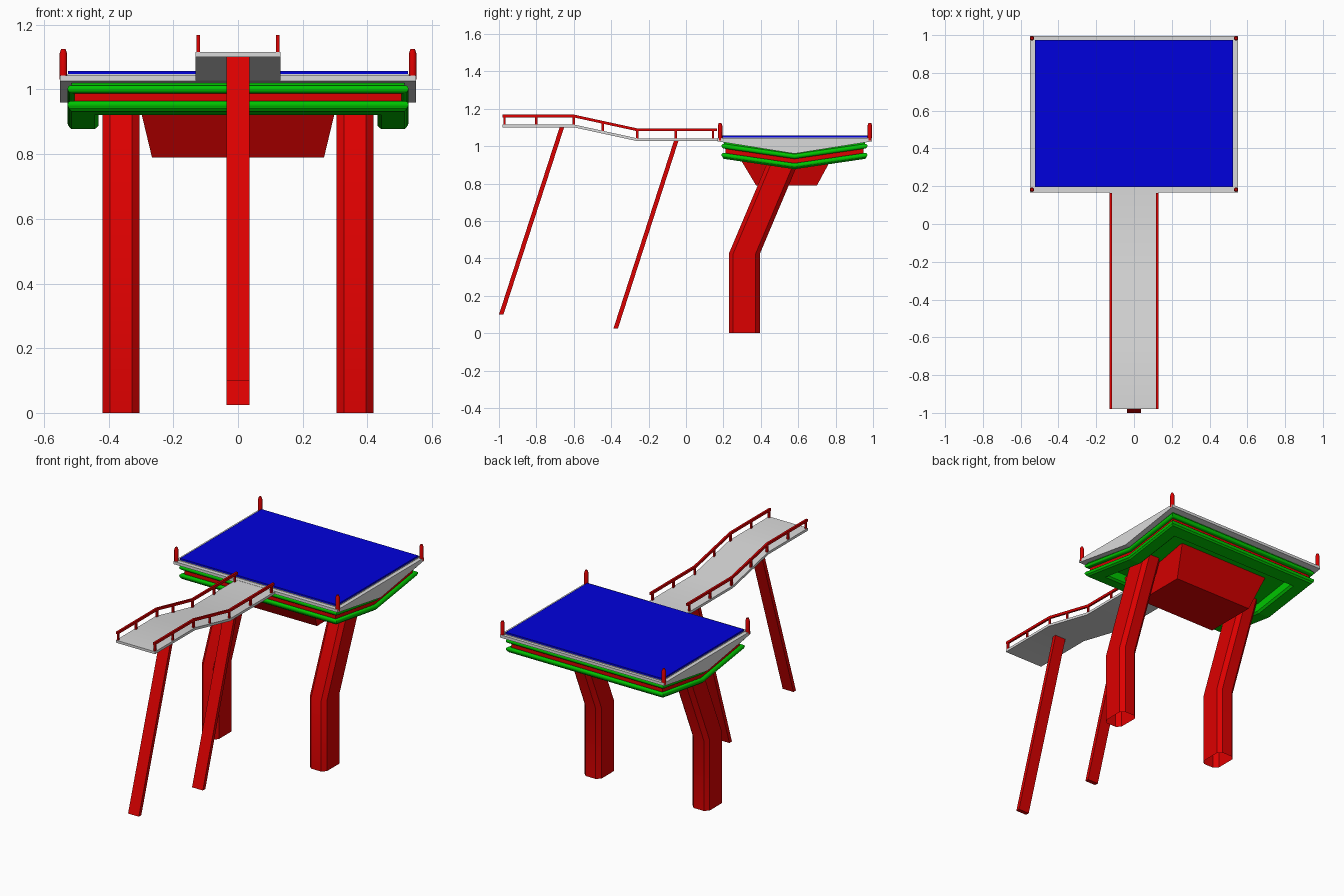
import bpy, bmesh, math

cube = bpy.data.objects.get("Cube")
if cube:
    bpy.data.objects.remove(cube, do_unlink=True)


def material(name, color):
    m = bpy.data.materials.new(name)
    m.use_nodes = True
    m.diffuse_color = (*color, 1)
    bsdf = m.node_tree.nodes["Principled BSDF"]
    bsdf.inputs["Base Color"].default_value = (*color, 1)
    bsdf.inputs["Roughness"].default_value = 0.7
    return m


RED = material("red paint", (0.72, 0, 0))
GREEN = material("green paint", (0, 0.56, 0))
BLUE = material("blue surface", (0, 0, 0.72))
GREY = material("light grey", (0.7, 0.7, 0.7))


def loft(name, sections, mat, caps=True, loop=False, smooth=0):
    """Skin a list of matching closed sections; smooth is an angle in degrees."""
    bm = bmesh.new()
    rows = [[bm.verts.new(p) for p in s] for s in sections]
    n = len(rows[0])
    pairs = list(zip(rows, rows[1:])) + ([(rows[-1], rows[0])] if loop else [])
    for a, b in pairs:
        for i in range(n):
            j = (i + 1) % n
            bm.faces.new((a[i], a[j], b[j], b[i]))
    if caps and not loop:
        bm.faces.new(rows[0])
        bm.faces.new(rows[-1])
    bmesh.ops.recalc_face_normals(bm, faces=bm.faces[:])
    me = bpy.data.meshes.new(name)
    bm.to_mesh(me)
    bm.free()
    me.materials.append(mat)
    ob = bpy.data.objects.new(name, me)
    bpy.context.collection.objects.link(ob)
    if smooth:
        bpy.ops.object.select_all(action='DESELECT')
        bpy.context.view_layer.objects.active = ob
        ob.select_set(True)
        bpy.ops.object.shade_smooth_by_angle(angle=math.radians(smooth))


def prism(name, profile, x0, x1, mat, smooth=0):
    """Extrude a (y, z) profile along x."""
    loft(name, [[(x, y, z) for y, z in profile] for x in (x0, x1)], mat, smooth=smooth)


def rect(hx, y0, y1, z):
    return [(-hx, y0, z), (hx, y0, z), (hx, y1, z), (-hx, y1, z)]


# V-shaped trim around the platform
CY, HX, HY, DROP = 0.58, 0.527, 0.39, 0.057
SLOPE = DROP / HY


def v_ring(name, profile, mat, smooth=0):
    """Sweep an (outset, z) profile round the platform, dipping at mid depth."""
    sections = []
    for sx, sy in ((-1, -1), (1, -1), (1, 0), (1, 1), (-1, 1), (-1, 0)):
        sections.append([(sx * (HX + o), CY + sy * (HY + o),
                          z + SLOPE * o if sy else z - DROP) for o, z in profile])
    loft(name, sections, mat, loop=True, smooth=smooth)


def circle(o, z, r, n=12):
    return [(o + r * math.cos(math.tau * i / n), z + r * math.sin(math.tau * i / n))
            for i in range(n)]


for name, z in (("upper_trim_tube", 1.002), ("lower_trim_tube", 0.953)):
    v_ring(name, circle(-0.013, z, 0.013), GREEN, smooth=40)

v_ring("trim_backing", [(-0.012, 1.023), (-0.012, 0.99), (-0.05, 0.99), (-0.05, 1.023)], GREEN)
v_ring("recessed_band", [(-0.022, 0.995), (-0.022, 0.95), (-0.05, 0.95), (-0.05, 0.995)], RED)
v_ring("lower_frame", [(-0.004, 0.953), (-0.004, 0.942), (-0.012, 0.934), (-0.084, 0.934),
                       (-0.096, 0.945), (-0.096, 1.0), (-0.045, 1.0), (-0.045, 0.953)], GREEN)
prism("ceiling_panel", [(0.23, 1.01), (CY, 0.955), (0.93, 1.01),
                        (0.93, 0.99), (CY, 0.935), (0.23, 0.99)], -0.48, 0.48, GREEN)

# Platform, raised lip and top surface
prism("platform", [(0.168, 1.043), (0.995, 1.043), (0.995, 1.026),
                   (CY, 0.96), (0.168, 1.026)], -0.55, 0.55, GREY)
loft("surface_lip", [rect(0.527, 0.193, 0.977, z) for z in (1.04, 1.047)], GREY)
loft("platform_surface", [rect(0.525, 0.195, 0.975, z) for z in (1.045, 1.057)], BLUE)

# Hull under the platform
loft("under_hull", [rect(0.266, 0.375, 0.70, 0.79), rect(0.308, 0.27, 0.795, 0.965)], RED)

# Corner posts
for sx in (-1, 1):
    for y in (0.182, 0.983):
        secs = []
        for z, r in ((1.03, 0.012), (1.11, 0.012), (1.125, 0.007)):
            secs.append([(sx * 0.54 + u, y + v, z) for u, v in circle(0, 0, r)])
        loft("corner_post", secs, RED, smooth=40)


# Bent legs with chamfered section, open at the foot
def leg_section(cx, y, z, hx=0.057, hy=0.083, c=0.023):
    pts = [(hx, hy - c), (hx - c, hy), (c - hx, hy), (-hx, hy - c),
           (-hx, c - hy), (c - hx, -hy), (hx - c, -hy), (hx, c - hy)]
    return [(cx + u, y + v, z) for u, v in pts]


for side, cx in (("right", -0.362), ("left", 0.362)):
    loft(side + "_leg", [leg_section(cx, 0.312, 0), leg_section(cx, 0.312, 0.425),
                         leg_section(cx, 0.54, 0.965)], RED, caps=False, smooth=30)

# Walkway
PATH = [(-0.98, 1.116), (-0.6, 1.116), (-0.26, 1.042), (0.18, 1.042)]


def strip(top, thick):
    path = [(y, z + top) for y, z in PATH]
    return path + [(y, z - thick) for y, z in reversed(path)]


def path_z(y):
    for (y0, z0), (y1, z1) in zip(PATH, PATH[1:]):
        if y <= y1:
            return z0 + (z1 - z0) * (y - y0) / (y1 - y0)


def rail_strip():
    path = [(min(y, 0.165), z) for y, z in PATH]
    return [(y, z + 0.053) for y, z in path] + [(y, z + 0.038) for y, z in reversed(path)]


prism("walkway", strip(0, 0.015), -0.131, 0.131, GREY, smooth=30)
for side, sx in (("right", -1), ("left", 1)):
    x = sx * 0.123
    prism(side + "_handrail", rail_strip(), x - 0.006, x + 0.006, RED, smooth=30)
    for y in (-0.97, -0.8, -0.6, -0.445, -0.26, -0.055, 0.145):
        z = path_z(y)
        prism(side + "_rail_post", [(y - 0.006, z - 0.005), (y + 0.006, z - 0.005),
                                    (y + 0.006, z + 0.042), (y - 0.006, z + 0.042)],
              x - 0.005, x + 0.005, RED)

# Slanted walkway struts
for name, y0, z0, y1, z1 in (("front_strut", -1.0, 0.1, -0.675, 1.103),
                             ("rear_strut", -0.388, 0.025, -0.064, 1.03)):
    prism(name, [(y0, z0), (y0 + 0.024, z0), (y1 + 0.024, z1), (y1, z1)],
          -0.036, 0.036, RED)
